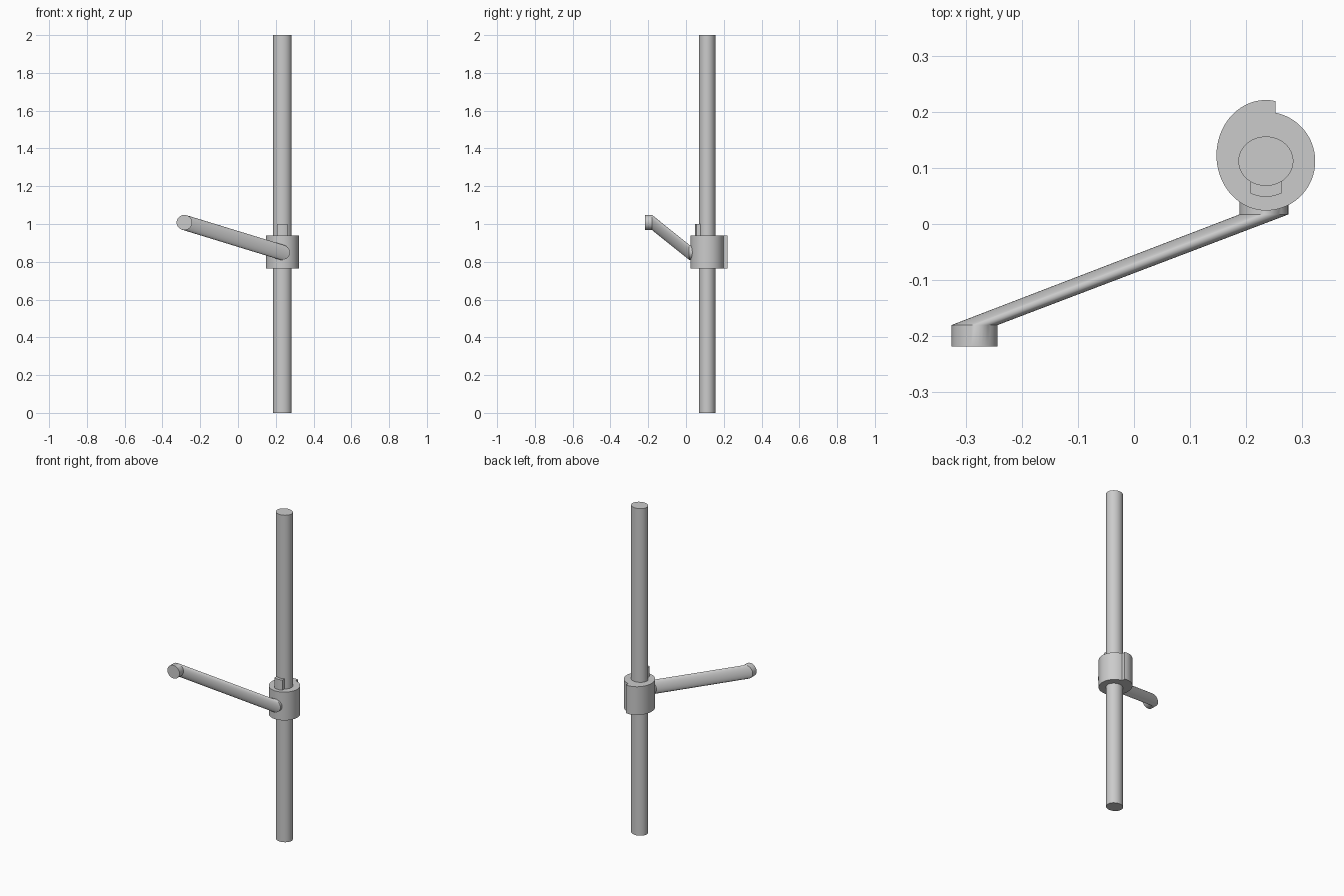
import bpy, math
from mathutils import Vector

if "Cube" in bpy.data.objects:
    bpy.data.objects.remove(bpy.data.objects["Cube"])


def loft(name, sections, angle=35):
    """Skin matching closed loops of points and cap both ends."""
    n = len(sections[0])
    verts = [p for s in sections for p in s]
    faces = []
    for k in range(len(sections) - 1):
        a, b = k * n, (k + 1) * n
        faces += [(a + i, a + (i + 1) % n, b + (i + 1) % n, b + i) for i in range(n)]
    faces.append(tuple(reversed(range(n))))
    faces.append(tuple(range((len(sections) - 1) * n, len(sections) * n)))
    mesh = bpy.data.meshes.new(name)
    mesh.from_pydata(verts, [], faces)
    mesh.update()
    ob = bpy.data.objects.new(name, mesh)
    bpy.context.collection.objects.link(ob)
    bpy.ops.object.select_all(action='DESELECT')
    ob.select_set(True)
    bpy.context.view_layer.objects.active = ob
    bpy.ops.object.shade_smooth_by_angle(angle=math.radians(angle))
    return ob


def arc(cx, cy, rx, ry, start, end, steps):
    """Points on an ellipse arc, angles in degrees, end included."""
    out = []
    for i in range(steps + 1):
        t = math.radians(start + (end - start) * i / steps)
        out.append((cx + rx * math.cos(t), cy + ry * math.sin(t)))
    return out


def extrude(name, profile, z0, z1):
    return loft(name, [[Vector((x, y, z)) for x, y in profile] for z in (z0, z1)])


CX, CY = 0.235, 0.112

# Tall pole, slightly oval
extrude("pole", arc(CX, CY, 0.049, 0.044, 0, 360, 64)[:-1], 0, 2)

# Collar with a step where the larger left half overlaps the right half
left = arc(CX, 0.1225, 0.088, 0.0985, 79, 270, 36)
right = arc(CX, CY, 0.088, 0.088, 270, 439, 32)[1:]
extrude("collar", left + right, 0.765, 0.938)

# Small curved key standing on the collar against the pole
key_front = arc(CX, 0.1135, 0.065, 0.065, 245, 295, 10)
key_front[0] = (0.2075, key_front[0][1])
key_front[-1] = (0.2625, key_front[-1][1])
extrude("key", key_front + [(0.2625, 0.08), (0.2075, 0.08)], 0.93, 1.0)


# Slanted handle arm: upright circles swept from knob to collar
def ring(x, y, z, rx, rz):
    return [Vector((px, y, pz)) for px, pz in reversed(arc(x, z, rx, rz, 0, 360, 40)[:-1])]


knob = (-0.284, 1.008)
root = (0.2315, 0.850)
loft("handle_arm", [
    ring(knob[0], -0.218, knob[1], 0.041, 0.040),
    ring(knob[0], -0.180, knob[1], 0.041, 0.040),
    ring(root[0], 0.017, root[1], 0.0435, 0.040),
    ring(root[0], 0.045, root[1], 0.0435, 0.040),
])
